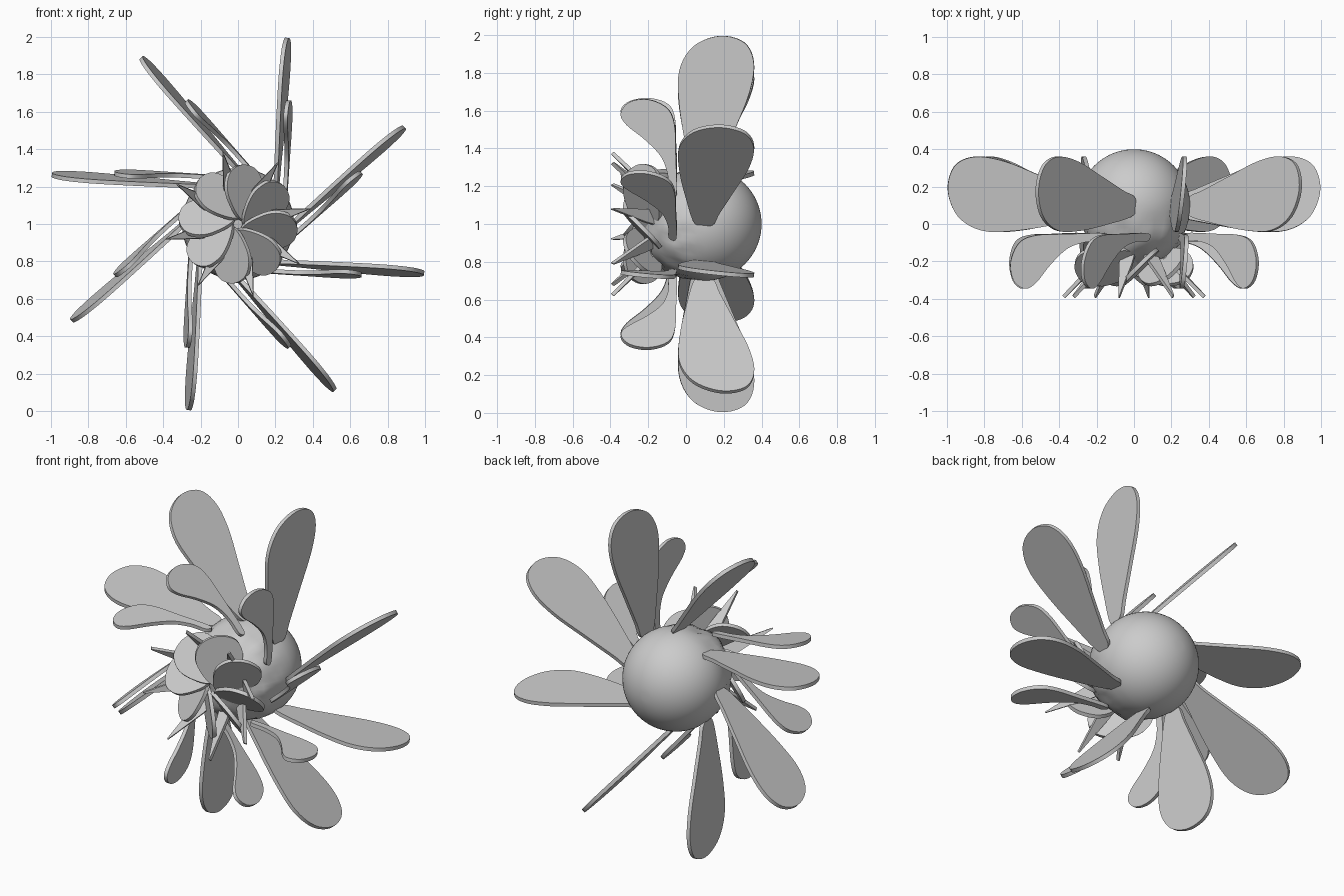
import bpy, bmesh, math
from mathutils import Vector, noise

if "Cube" in bpy.data.objects:
    bpy.data.objects.remove(bpy.data.objects["Cube"])

C = Vector((0, 0, 1))
Y = Vector((0, 1, 0))


def out(a):
    a = math.radians(a)
    return Vector((math.cos(a), 0, math.sin(a)))


def cw(a):
    a = math.radians(a)
    return Vector((math.sin(a), 0, -math.cos(a)))


def smooth_loop(pts, steps=5):
    # closed Catmull-Rom curve through the outline points
    res, n = [], len(pts)
    for i in range(n):
        p = [Vector(pts[(i + j - 1) % n]) for j in range(4)]
        for s in range(steps):
            t = s / steps
            res.append(0.5 * (2 * p[1] + (p[2] - p[0]) * t
                              + (2 * p[0] - 5 * p[1] + 4 * p[2] - p[3]) * t * t
                              + (3 * p[1] - p[0] - 3 * p[2] + p[3]) * t ** 3))
    return res


def finish(bm, name, angle=40):
    bmesh.ops.recalc_face_normals(bm, faces=bm.faces)
    me = bpy.data.meshes.new(name)
    bm.to_mesh(me)
    bm.free()
    ob = bpy.data.objects.new(name, me)
    bpy.context.collection.objects.link(ob)
    bpy.ops.object.select_all(action='DESELECT')
    ob.select_set(True)
    bpy.context.view_layer.objects.active = ob
    bpy.ops.object.shade_smooth_by_angle(angle=math.radians(angle))
    return ob


def plate(name, outline, origin, d, w, thick=0.022):
    # flat plate: outline (along d, along w), thickened along the normal
    n = d.cross(w).normalized() * thick / 2
    bm = bmesh.new()
    rings = [[bm.verts.new(origin + d * p[0] + w * p[1] + n * s) for p in outline] for s in (-1, 1)]
    bm.faces.new(rings[0])
    bm.faces.new(rings[1][::-1])
    k = len(outline)
    for i in range(k):
        j = (i + 1) % k
        bm.faces.new((rings[0][i], rings[1][i], rings[1][j], rings[0][j]))
    return finish(bm, name)


# Round body, blunter and lumpy toward the front
profile = [(0.3 * math.sin(t * math.pi / 36), 0.1 + 0.3 * math.cos(t * math.pi / 36)) for t in range(1, 19)]
profile += [(0.297, 0.06), (0.29, 0.02), (0.28, -0.02), (0.265, -0.06), (0.245, -0.1),
            (0.215, -0.14), (0.175, -0.175), (0.13, -0.2), (0.08, -0.215), (0.04, -0.222)]
SEG = 64
bm = bmesh.new()
rows = []
for r, y in profile:
    row = []
    for i in range(SEG):
        v = C + out(360 * i / SEG) * r + Y * y
        bump = min(1, max(0, (0.06 - y) / 0.1)) * 0.022
        v += (v - C - Y * 0.1).normalized() * noise.noise(v * 13) * bump
        row.append(bm.verts.new(v))
    rows.append(row)
for a, b in zip(rows, rows[1:]):
    for i in range(SEG):
        j = (i + 1) % SEG
        bm.faces.new((a[i], a[j], b[j], b[i]))
bm.faces.new(rows[0])
bm.faces.new(rows[-1])
finish(bm, "body", 70)

# Outlines
large = smooth_loop([(0, 0.05), (0.2, 0.0), (0.42, -0.035), (0.6, -0.035), (0.73, 0.04), (0.785, 0.18),
                     (0.75, 0.31), (0.64, 0.36), (0.48, 0.335), (0.28, 0.255), (0.1, 0.18), (0, 0.14)])
small = smooth_loop([(0, -0.05), (0.2, -0.053), (0.37, -0.06), (0.46, -0.1), (0.505, -0.2), (0.49, -0.3),
                     (0.43, -0.345), (0.37, -0.315), (0.29, -0.215), (0.2, -0.13), (0.1, -0.095), (0, -0.09)])
disc = smooth_loop([(0, -0.04), (0.07, -0.1), (0.17, -0.135), (0.26, -0.1), (0.295, 0),
                    (0.26, 0.1), (0.17, 0.135), (0.07, 0.1), (0, 0.04)])
spike = [(0, -0.04), (0.1, -0.035), (0.345, -0.003), (0.345, 0.003), (0.1, 0.035), (0, 0.04)]

TILT = math.tan(math.radians(5.5))
for k in range(8):
    a = 45 * k
    # Long rear petals
    t = cw(a + 41.5) * TILT
    plate(f"rear_petal_{k}", large, C + out(a) * 0.3 - t * 0.16, out(a + 41.5), Y + t)
    # Shorter middle petals
    t = cw(a + 41) * TILT
    plate(f"middle_petal_{k}", small, C + out(a - 12) * 0.286 + t * 0.19, out(a + 41), Y + t)
    # Round front petals, turned like fan blades
    d = out(a + 50)
    w = (Y + cw(a + 50)).normalized()
    plate(f"front_petal_{k}", disc, C + out(a + 36) * 0.195 - d * 0.17 - Y * 0.23, d, w)
    # Flat pointed spikes leaning forward and outward
    o = out(a + 12)
    plate(f"spike_{k}", spike, C + o * 0.14 - Y * 0.145, (o - Y).normalized(), cw(a + 12), 0.02)
